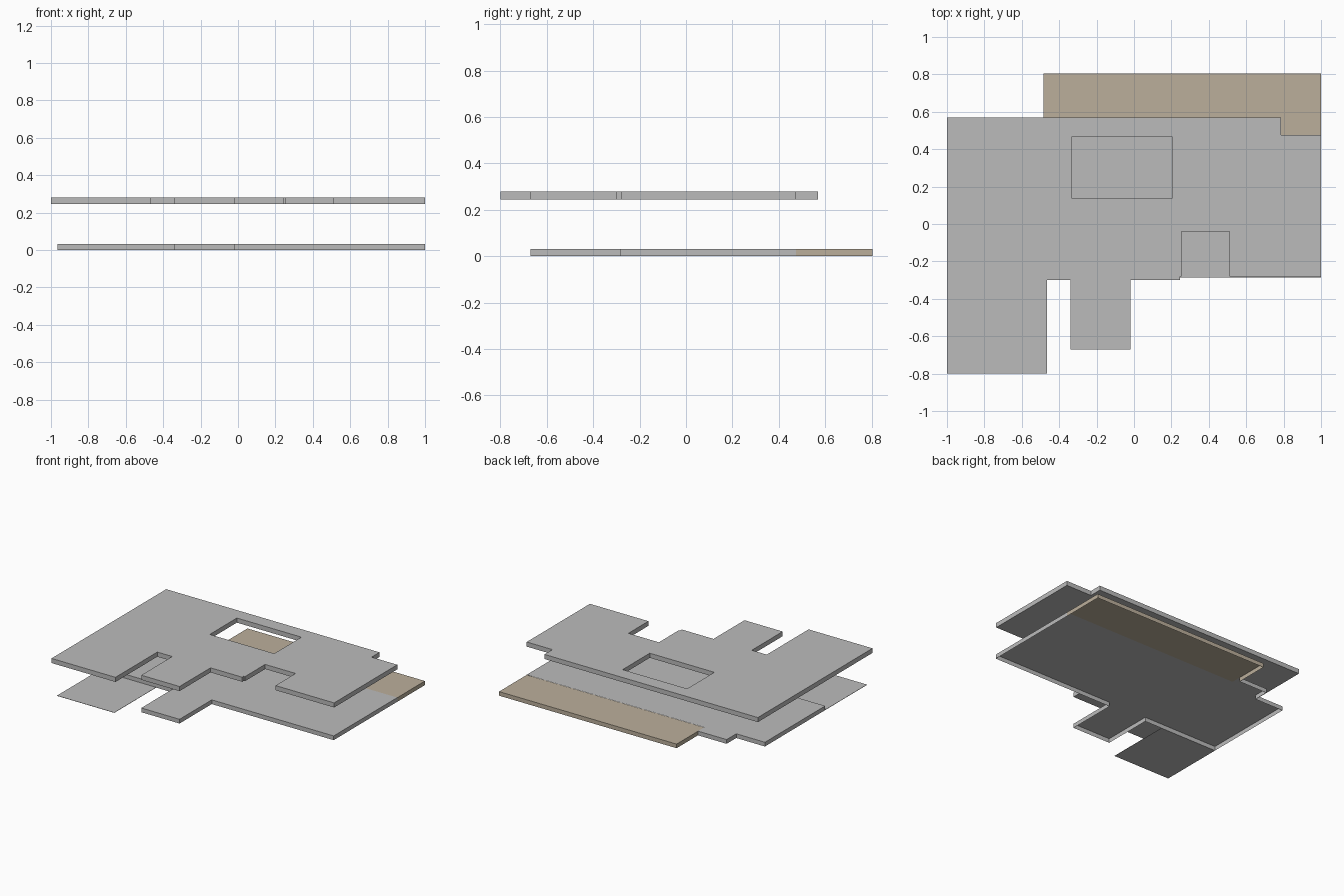
import bpy
import bmesh

cube = bpy.data.objects.get("Cube")
if cube:
    bpy.data.objects.remove(cube, do_unlink=True)


def material(name, color):
    mat = bpy.data.materials.new(name)
    mat.use_nodes = True
    mat.diffuse_color = color
    mat.node_tree.nodes["Principled BSDF"].inputs["Base Color"].default_value = color
    return mat


GREY = material("concrete_grey", (0.5, 0.5, 0.5, 1))
TAN = material("terrace_tan", (0.5, 0.43, 0.33, 1))


def finish(name, bm, mat):
    mesh = bpy.data.meshes.new(name)
    bm.to_mesh(mesh)
    bm.free()
    mesh.materials.append(mat)
    obj = bpy.data.objects.new(name, mesh)
    bpy.context.collection.objects.link(obj)


def slab(name, loops, bottom, top, mat):
    """Solid slab from an outline and optional hole outlines."""
    bm = bmesh.new()
    edges = []
    for loop in loops:
        verts = [bm.verts.new((x, y, bottom)) for x, y in loop]
        edges += [bm.edges.new((a, b)) for a, b in zip(verts, verts[1:] + verts[:1])]
    bmesh.ops.triangle_fill(bm, edges=edges, use_beauty=True)
    result = bmesh.ops.extrude_face_region(bm, geom=bm.faces[:], use_keep_orig=True)
    moved = [g for g in result["geom"] if isinstance(g, bmesh.types.BMVert)]
    bmesh.ops.translate(bm, verts=moved, vec=(0, 0, top - bottom))
    bmesh.ops.recalc_face_normals(bm, faces=bm.faces[:])
    finish(name, bm, mat)


def deck(name, rim, seam, top, mat):
    """Deck open underneath: side walls hang from the rim but not the seam."""
    bm = bmesh.new()
    upper = [bm.verts.new((x, y, top)) for x, y in rim + seam]
    lower = [bm.verts.new((x, y, 0)) for x, y in rim]
    face = bm.faces.new(upper)
    for i in range(len(rim) - 1):
        bm.faces.new((upper[i + 1], upper[i], lower[i], lower[i + 1]))
    face.normal_update()
    if face.normal.z < 0:
        bmesh.ops.reverse_faces(bm, faces=bm.faces[:])
    finish(name, bm, mat)


# Roof slab with a rectangular opening and an entrance notch
roof = [(-1, -0.8), (-0.465, -0.8), (-0.465, -0.3), (-0.34, -0.3),
        (-0.34, -0.67), (-0.02, -0.67), (-0.02, -0.3), (0.245, -0.3),
        (0.245, -0.28), (0.255, -0.28), (0.255, -0.04), (0.51, -0.04),
        (0.51, -0.28), (1, -0.28), (1, 0.475), (0.785, 0.475),
        (0.785, 0.57), (-1, 0.57)]
opening = [(-0.335, 0.14), (0.205, 0.14), (0.205, 0.465), (-0.335, 0.465)]
slab("roof_slab", [roof, opening], 0.245, 0.28, GREY)

# Floor slab, stepped at the back
floor = [(-0.485, 0.55), (-0.725, 0.55), (-0.725, 0.435), (-0.965, 0.435),
         (-0.965, -0.285), (-0.34, -0.285), (-0.34, -0.67), (-0.02, -0.67),
         (-0.02, -0.285), (1, -0.285), (1, 0.475)]
deck("floor_slab", floor, [(-0.485, 0.475)], 0.032, GREY)

# Rear terrace
terrace = [(1, 0.475), (1, 0.805), (-0.485, 0.805), (-0.485, 0.55)]
deck("rear_terrace", terrace, [(-0.485, 0.475)], 0.031, TAN)

# Thin ground pad at the front
slab("front_pad", [[(-0.965, -0.785), (-0.485, -0.785), (-0.485, -0.285),
                    (-0.965, -0.285)]], 0, 0.002, GREY)
